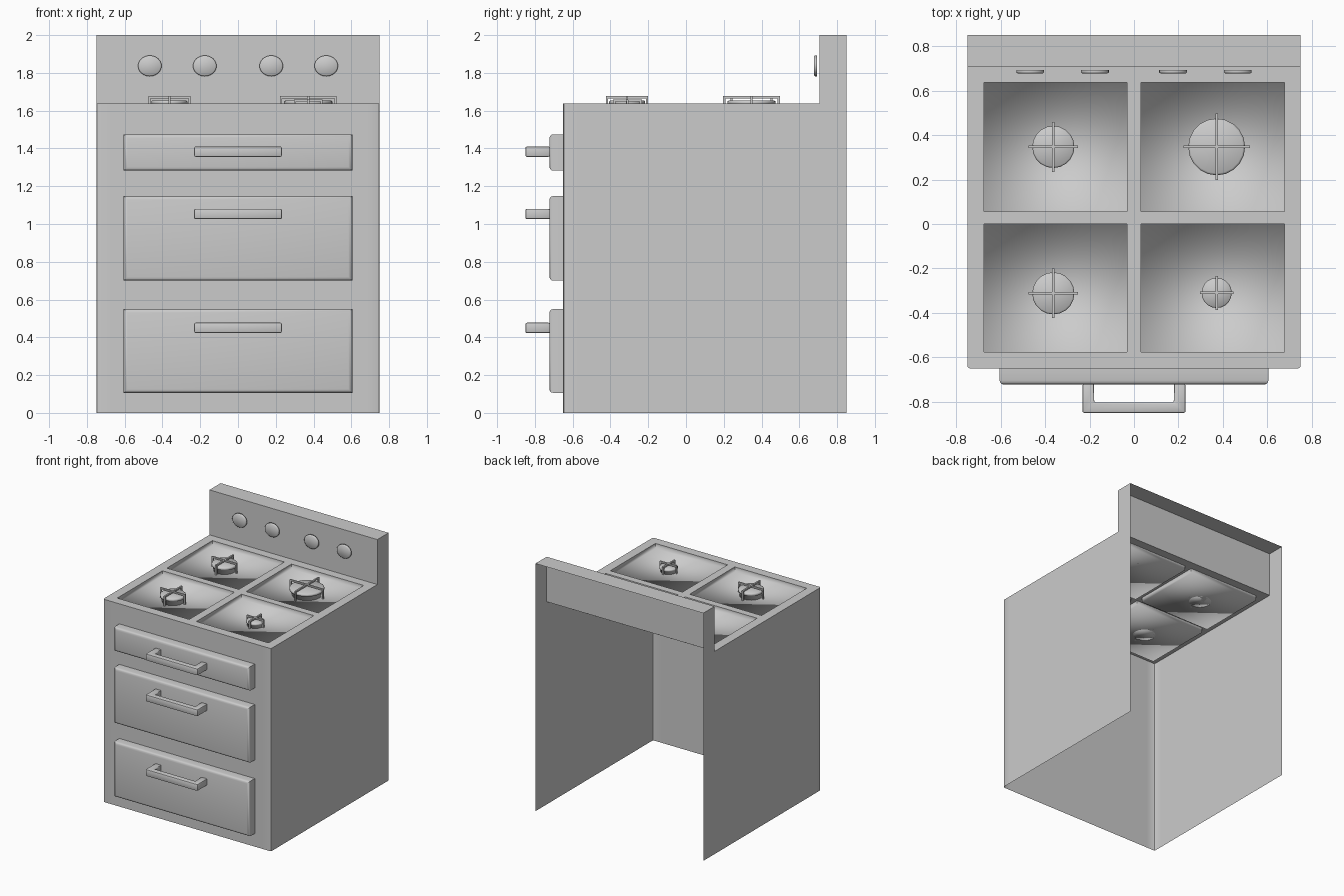
import bpy, bmesh, math
from mathutils import Matrix, Vector

if "Cube" in bpy.data.objects:
    bpy.data.objects.remove(bpy.data.objects["Cube"])

XS = [-0.75, -0.675, -0.032, 0.032, 0.677, 0.75]
YS = [-0.65, -0.577, 0.0, 0.057, 0.637, 0.707]
BACK, TOP, SPLASH, PIT = 0.85, 1.637, 2.0, 1.597


def finish(bm, name, angle=35, keep_smooth=None):
    """Make an object with smooth faces and sharp edges above the angle."""
    for f in bm.faces:
        f.smooth = True
    for e in bm.edges:
        if len(e.link_faces) == 2 and e.calc_face_angle(0) > math.radians(angle):
            e.smooth = bool(keep_smooth and keep_smooth(e))
    me = bpy.data.meshes.new(name)
    bm.to_mesh(me)
    bm.free()
    ob = bpy.data.objects.new(name, me)
    bpy.context.collection.objects.link(ob)
    return ob


# Cabinet shell: one sheet, open at the back and the bottom
bm = bmesh.new()


def quad(*pts):
    bm.faces.new([bm.verts.new(p) for p in pts])


for i, (x0, x1) in enumerate(zip(XS, XS[1:])):
    # front, splash front and splash top, one column at a time
    quad((x0, YS[0], 0), (x1, YS[0], 0), (x1, YS[0], TOP), (x0, YS[0], TOP))
    quad((x0, YS[-1], TOP), (x1, YS[-1], TOP), (x1, YS[-1], SPLASH), (x0, YS[-1], SPLASH))
    quad((x0, YS[-1], SPLASH), (x1, YS[-1], SPLASH), (x1, BACK, SPLASH), (x0, BACK, SPLASH))
    # cooktop cells, with four sunken pits
    for j, (y0, y1) in enumerate(zip(YS, YS[1:])):
        rim = [Vector((x, y, TOP)) for x, y in ((x0, y0), (x1, y0), (x1, y1), (x0, y1))]
        if i % 2 and j % 2:
            floor = [Vector((v.x, v.y, PIT)) for v in rim]
            quad(*floor)
            for k in range(4):
                n = (k + 1) % 4
                quad(floor[n], floor[k], rim[k], rim[n])
        else:
            quad(*rim)
# side panels
for s in (1, -1):
    cols = [(y0, y1, 0, TOP) for y0, y1 in zip(YS, YS[1:])]
    cols += [(YS[-1], BACK, 0, TOP), (YS[-1], BACK, TOP, SPLASH)]
    for y0, y1, z0, z1 in cols:
        pts = [(s * 0.75, y, z) for y, z in ((y0, z0), (y1, z0), (y1, z1), (y0, z1))]
        quad(*pts[::s])
bmesh.ops.remove_doubles(bm, verts=bm.verts, dist=1e-4)
# slightly rounded upright front corners
corners = [e for e in bm.edges if all(abs(abs(v.co.x) - 0.75) < 1e-4 and
           abs(v.co.y - YS[0]) < 1e-4 for v in e.verts)]
bmesh.ops.bevel(bm, geom=corners, offset=0.012, segments=2, profile=0.5, affect='EDGES')
finish(bm, "cabinet_shell",
       keep_smooth=lambda e: all(1.5 < v.co.z < PIT + 0.01 for v in e.verts))


def prism(name, outline, depth, mat, bevel=0.0):
    """Extrude a flat outline evenly about its plane, then place it."""
    bm = bmesh.new()
    face = bm.faces.new([bm.verts.new((u, v, -depth / 2)) for u, v in outline])
    out = bmesh.ops.extrude_face_region(bm, geom=[face])
    bmesh.ops.translate(bm, vec=(0, 0, depth),
                        verts=[g for g in out['geom'] if isinstance(g, bmesh.types.BMVert)])
    bmesh.ops.recalc_face_normals(bm, faces=bm.faces)
    if bevel:
        bmesh.ops.bevel(bm, geom=bm.edges[:], offset=bevel, segments=2,
                        profile=0.5, affect='EDGES')
    bm.transform(mat)
    bmesh.ops.recalc_face_normals(bm, faces=bm.faces)
    return finish(bm, name)


def bracket(half, height, leg, bar):
    """U-shaped outline standing on v = 0."""
    a = half - leg
    return [(-half, 0), (-half, height), (half, height), (half, 0),
            (a, 0), (a, height - bar), (-a, height - bar), (-a, 0)]


# Drawer fronts with rounded outer rims, and their handles
FRONT = -0.723
for name, z0, z1, hz in (("bottom", 0.106, 0.55, 0.45), ("middle", 0.70, 1.148, 1.053),
                         ("top", 1.282, 1.475, 1.383)):
    bm = bmesh.new()
    size = Matrix.Diagonal((1.21, YS[0] - FRONT, z1 - z0, 1))
    mid = Matrix.Translation((0, (YS[0] + FRONT) / 2, (z0 + z1) / 2))
    bmesh.ops.create_cube(bm, size=1, matrix=mid @ size)
    rim = [e for e in bm.edges if all(v.co.y < FRONT + 1e-4 for v in e.verts)]
    bmesh.ops.bevel(bm, geom=rim, offset=0.02, segments=3, profile=0.5, affect='EDGES')
    finish(bm, name + "_drawer_front")
    place = Matrix.Translation((0, FRONT + 0.003, hz)) @ Matrix.Diagonal((1, -1, 1, 1))
    prism(name + "_drawer_handle", bracket(0.232, 0.13, 0.053, 0.047), 0.055, place, 0.008)


def disc(name, rings, sides, mat):
    """Closed stack of circular rings (radius, height)."""
    bm = bmesh.new()
    loops = [[bm.verts.new((r * math.cos(2 * math.pi * k / sides),
                            r * math.sin(2 * math.pi * k / sides), h))
              for k in range(sides)] for r, h in rings]
    for a, b in zip(loops, loops[1:]):
        for k in range(sides):
            n = (k + 1) % sides
            bm.faces.new((a[k], a[n], b[n], b[k]))
    bm.faces.new(loops[0][::-1])
    bm.faces.new(loops[-1])
    bm.transform(mat)
    return finish(bm, name)


# Control knobs in front of the splash panel
for i, x in enumerate((-0.467, -0.176, 0.176, 0.467)):
    mat = (Matrix.Translation((x, 0.694, 1.837)) @ Matrix.Rotation(math.pi / 2, 4, 'X')
           @ Matrix.Diagonal((1, 0.88, 1, 1)))
    disc(f"knob_{i + 1}", [(0.0625, 0), (0.0625, 0.012), (0.056, 0.017)], 24, mat)

# Burners and their crossed pan supports
for name, x, y, r, arm, top in (("back_left", -0.363, 0.347, 0.095, 0.112, 1.677),
                                ("back_right", 0.372, 0.347, 0.128, 0.15, 1.677),
                                ("front_left", -0.363, -0.312, 0.095, 0.112, 1.677),
                                ("front_right", 0.372, -0.31, 0.068, 0.076, 1.66)):
    base = Matrix.Translation((x, y, PIT))
    cap = top - PIT - 0.022
    disc(name + "_burner", [(r * 0.9, 0), (r * 0.9, cap * 0.6), (r, cap * 0.65),
                            (r, cap - 0.006), (r * 0.93, cap)], 20, base)
    for k in range(2):
        mat = (base @ Matrix.Rotation(k * math.pi / 2, 4, 'Z')
               @ Matrix.Rotation(math.pi / 2, 4, 'X'))
        prism(f"{name}_support_{k + 1}", bracket(arm, top - PIT, 0.012, 0.012), 0.012, mat)
